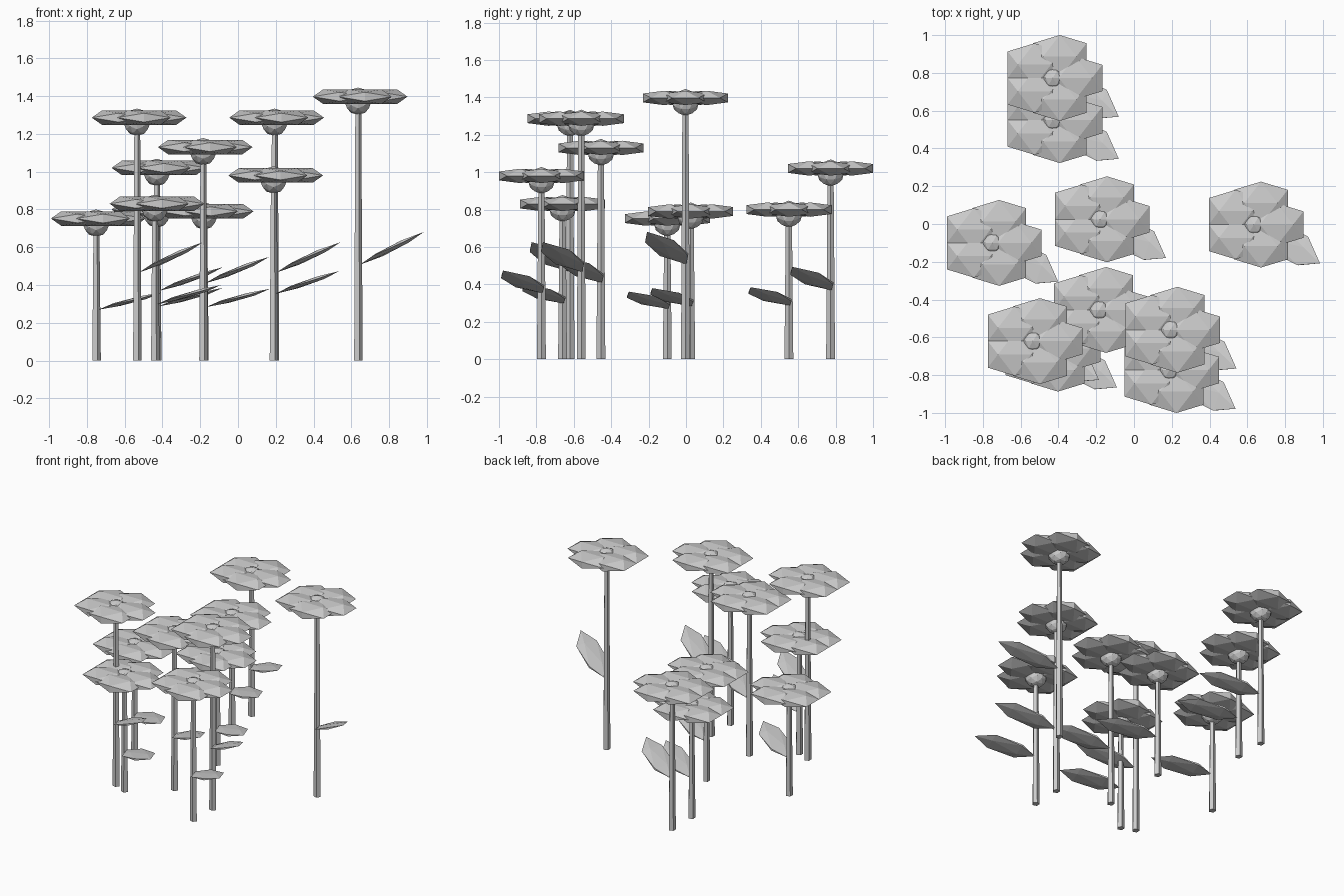
import bpy, bmesh
from math import cos, sin, pi
from mathutils import Vector

if "Cube" in bpy.data.objects:
    bpy.data.objects.remove(bpy.data.objects["Cube"])

# x, y and petal height of each flower
FLOWERS = [
    (-0.43, 0.773, 1.02), (-0.43, 0.55, 0.80), (-0.18, 0.025, 0.79),
    (-0.751, -0.10, 0.752), (0.635, -0.003, 1.397), (-0.185, -0.455, 1.13),
    (-0.535, -0.62, 1.286), (0.193, -0.56, 1.286), (0.188, -0.773, 0.98),
    (-0.44, -0.66, 0.83),
]
P, Q = 0.8507, 0.5257

# unit icosahedron corners, and the once-subdivided version
ICO = []
for s in (-1, 1):
    for t in (-1, 1):
        ICO += [Vector((s * P, t * Q, 0)), Vector((0, s * P, t * Q)),
                Vector((s * Q, 0, t * P))]
BALL = ICO + [(a + b).normalized() for i, a in enumerate(ICO)
              for b in ICO[i + 1:] if (a - b).length < 1.1]


def finish(bm, name):
    bmesh.ops.recalc_face_normals(bm, faces=bm.faces[:])
    me = bpy.data.meshes.new(name)
    bm.to_mesh(me)
    bm.free()
    bpy.context.collection.objects.link(bpy.data.objects.new(name, me))


def gem(bm, points, centre, a, b, c):
    """Faceted solid: points stretched along the axes a, b, c."""
    a, b, c, o = Vector(a), Vector(b), Vector(c), Vector(centre)
    vs = [bm.verts.new(o + a * p.x + b * p.y + c * p.z) for p in points]
    bmesh.ops.convex_hull(bm, input=vs)


for x, y, z in FLOWERS:
    h = z - 0.024

    # tapered five-sided stem
    bm = bmesh.new()
    rings = [[bm.verts.new((x + r * cos(2 * pi * i / 5), y + r * sin(2 * pi * i / 5), zz))
              for i in range(5)] for r, zz in ((0.025, 0), (0.017, h))]
    for i in range(5):
        j = (i + 1) % 5
        bm.faces.new((rings[0][i], rings[0][j], rings[1][j], rings[1][i]))
    for r in rings:
        bm.faces.new(r)
    finish(bm, "stem")

    # slanted leaf, stretched with the stem height
    k = h / 1.373
    a = Vector((0.162, -0.04, 0.076 * k))
    b = Vector((-0.06, 0.135, -0.042 * k))
    bm = bmesh.new()
    gem(bm, ICO, (x + 0.18, y - 0.10, 0.433 * h), a, b, a.cross(b).normalized() * 0.012)
    finish(bm, "leaf")

    # round flower centre
    bm = bmesh.new()
    gem(bm, BALL, (x, y, h), (0.072, 0, 0), (0, 0.072, 0), (0, 0, 0.072))
    finish(bm, "flower_centre")

    # five flattened petals, all facing the same way
    bm = bmesh.new()
    for i in range(5):
        t = 2 * pi * i / 5
        gem(bm, ICO, (x + 0.12 * cos(t), y + 0.12 * sin(t), z),
            (0.167, 0, 0), (0, 0.133, 0), (0, 0, 0.045))
    finish(bm, "petals")
